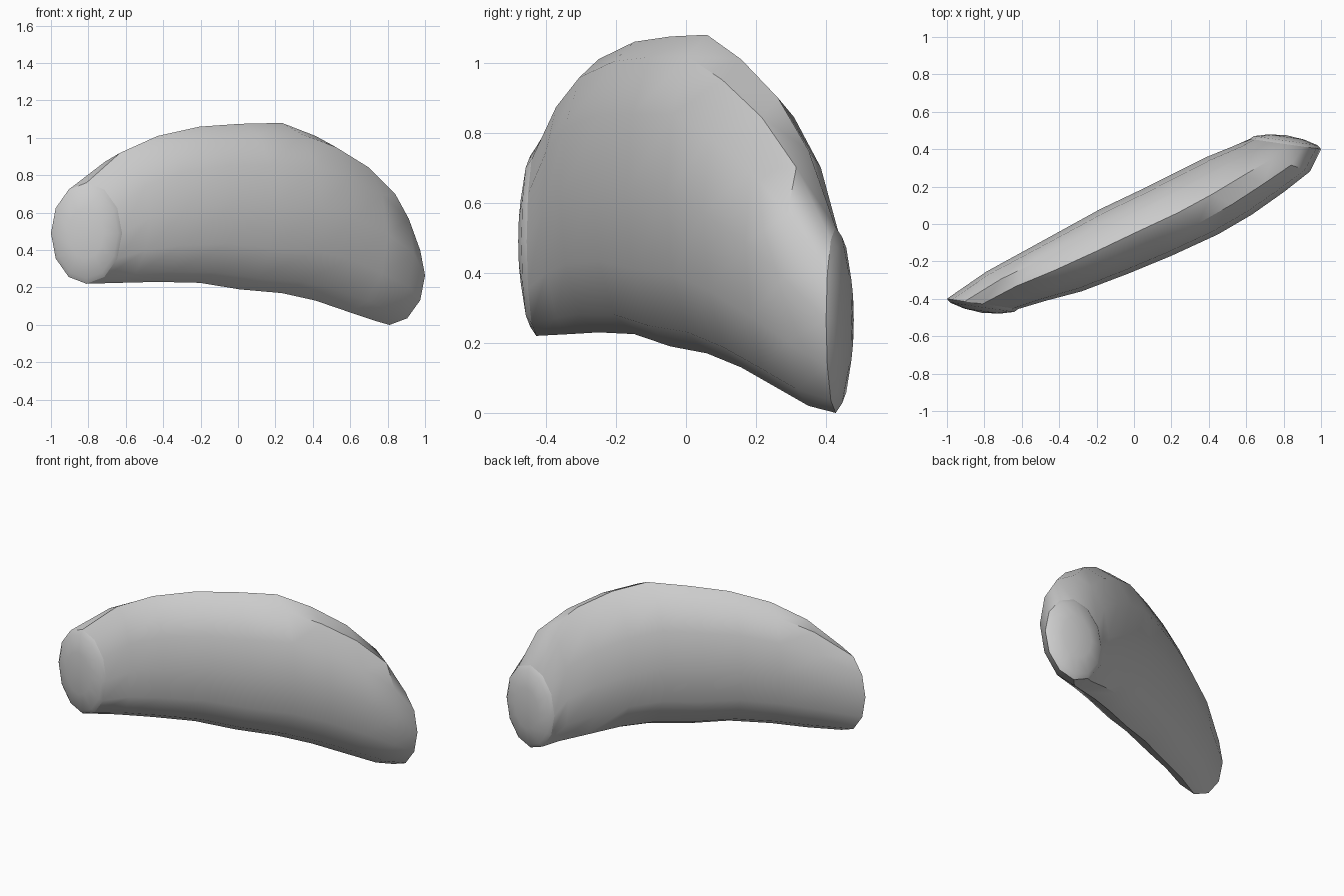
import bpy
import bmesh
from math import sin, cos, tau
from mathutils import Vector

if "Cube" in bpy.data.objects:
    bpy.data.objects.remove(bpy.data.objects["Cube"])

SIDES = 12

# Each section: rear-left edge x, y, front-right edge x, y, bottom z, top z
SECTIONS = [
    (-1.00, -.40, -.62, -.455, .22, .76),
    (-.79, -.255, -.47, -.41, .225, .92),
    (-.58, -.14, -.28, -.36, .23, 1.01),
    (-.38, -.03, -.03, -.265, .225, 1.06),
    (-.18, .08, .20, -.17, .19, 1.075),
    (.02, .175, .45, -.055, .17, 1.08),
    (.20, .265, .63, .05, .13, 1.01),
    (.38, .355, .80, .17, .07, .90),
    (.54, .42, .94, .28, .02, .75),
    (.62, .455, 1.00, .40, .00, .53),
]


def ring(section):
    ax, ay, bx, by, z0, z1 = section
    centre = Vector(((ax + bx) / 2, (ay + by) / 2, (z0 + z1) / 2))
    half = Vector(((bx - ax) / 2, (by - ay) / 2, 0))
    up = Vector((0, 0, (z1 - z0) / 2))
    return [centre + half * cos(tau * i / SIDES) + up * sin(tau * i / SIDES)
            for i in range(SIDES)]


def loft(name, rings, pole=None):
    bm = bmesh.new()
    loops = [[bm.verts.new(p) for p in r] for r in rings]
    for a, b in zip(loops, loops[1:]):
        for i in range(SIDES):
            j = (i + 1) % SIDES
            bm.faces.new((a[i], a[j], b[j], b[i]))
    if pole is not None:
        tip = bm.verts.new(pole)
        for i in range(SIDES):
            bm.faces.new((loops[-1][i], loops[-1][(i + 1) % SIDES], tip))
    bmesh.ops.recalc_face_normals(bm, faces=bm.faces)
    # Make the open cap shells face outwards along their pole direction
    if pole is not None:
        bm.normal_update()
        total = sum((f.normal for f in bm.faces), Vector())
        if total.y * pole.y < 0:
            bmesh.ops.reverse_faces(bm, faces=bm.faces)
    mesh = bpy.data.meshes.new(name)
    bm.to_mesh(mesh)
    bm.free()
    ob = bpy.data.objects.new(name, mesh)
    bpy.context.collection.objects.link(ob)
    bpy.ops.object.select_all(action='DESELECT')
    ob.select_set(True)
    bpy.context.view_layer.objects.active = ob
    bpy.ops.object.shade_smooth_by_angle(angle=0.7)


# Arched body, thick in the middle and narrowing to both ends
loft("body", [ring(s) for s in SECTIONS])

# Shallow domed end caps
for name, section, side in (("front_cap", SECTIONS[0], -1),
                            ("back_cap", SECTIONS[-1], 1)):
    rim = ring(section)
    centre = sum(rim, Vector()) / SIDES
    out = Vector((side * .1, side, 0))
    rings = [[centre + (p - centre) * scale + out * lift for p in rim]
             for scale, lift in ((1, 0), (.9, .018), (.5, .038))]
    loft(name, rings, centre + out * .047)
